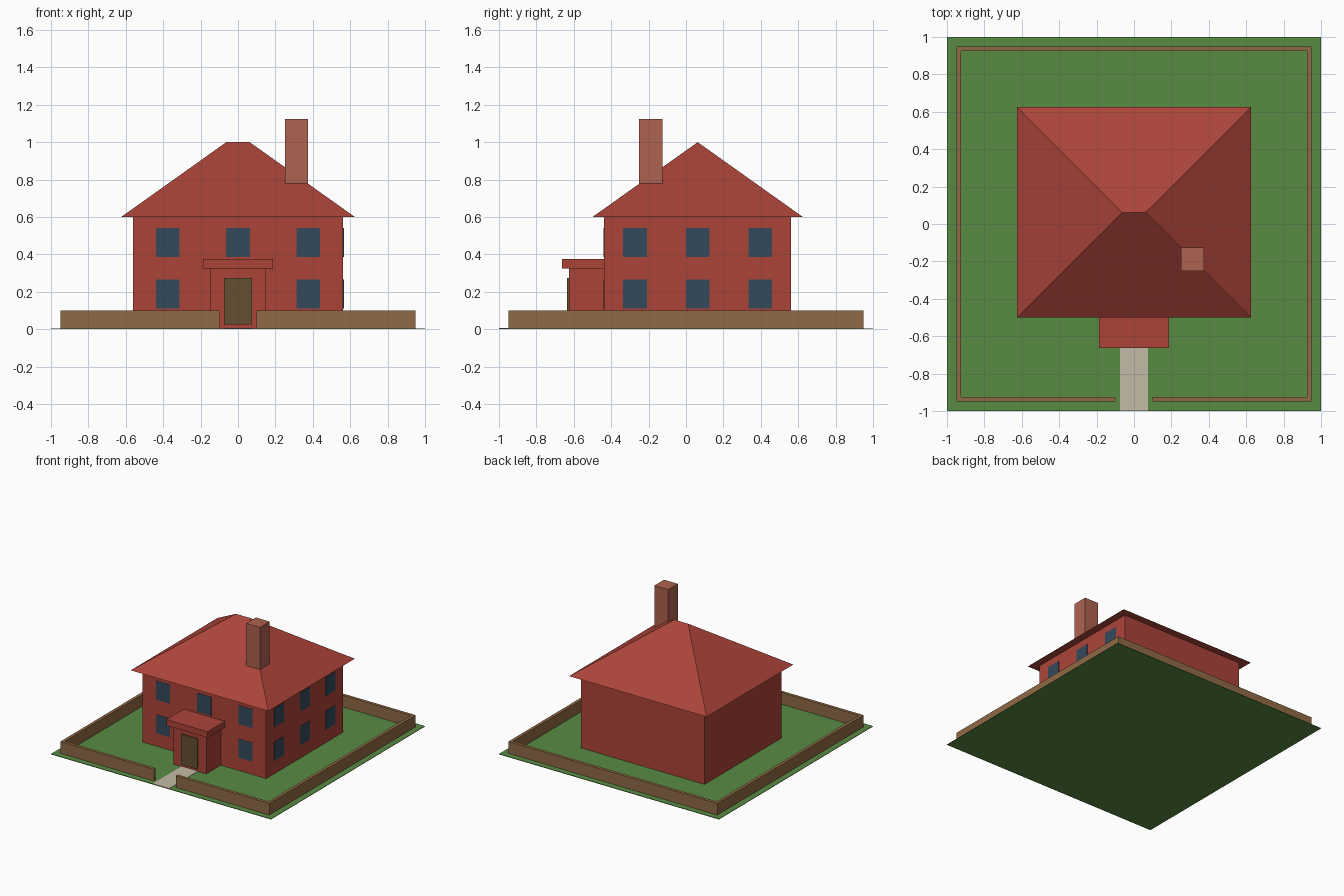
import bpy
import bmesh

default_cube = bpy.data.objects.get("Cube")
if default_cube:
    bpy.data.objects.remove(default_cube, do_unlink=True)


def linear(channel):
    c = channel / 255
    return c / 12.92 if c <= 0.04045 else ((c + 0.055) / 1.055) ** 2.4


def make_material(name, red, green, blue):
    mat = bpy.data.materials.new(name)
    colour = (linear(red), linear(green), linear(blue), 1.0)
    mat.use_nodes = True
    mat.diffuse_color = colour
    for node in mat.node_tree.nodes:
        if node.type == "BSDF_PRINCIPLED":
            node.inputs["Base Color"].default_value = colour
    return mat


brick_red = make_material("brick red", 171, 68, 57)
chimney_clay = make_material("chimney clay", 174, 98, 80)
fence_brown = make_material("fence brown", 145, 106, 70)
door_brown = make_material("door brown", 101, 78, 50)
window_blue = make_material("window blue", 52, 73, 91)
grass_green = make_material("grass green", 89, 139, 66)
path_stone = make_material("path stone", 196, 187, 165)


def add_object(name, bm, mat):
    bmesh.ops.recalc_face_normals(bm, faces=bm.faces)
    mesh = bpy.data.meshes.new(name)
    bm.to_mesh(mesh)
    bm.free()
    mesh.materials.append(mat)
    obj = bpy.data.objects.new(name, mesh)
    bpy.context.scene.collection.objects.link(obj)
    return obj


def box(name, mat, x, y, z):
    """Box spanning the (low, high) range on each axis."""
    bm = bmesh.new()
    bmesh.ops.create_cube(bm, size=1)
    for v in bm.verts:
        v.co = [span[1] if c > 0 else span[0] for c, span in zip(v.co, (x, y, z))]
    return add_object(name, bm, mat)


def around(centre, half):
    return (centre - half, centre + half)


# Main proportions
HOUSE_X, HOUSE_FRONT, HOUSE_BACK = 0.5625, -0.4375, 0.5625
HOUSE_MID = (HOUSE_FRONT + HOUSE_BACK) / 2
EAVE_Z, RIDGE_Z, OVERHANG = 0.6, 1.0, 0.0625
GROUND_Z = 0.004

# Garden and path
box("lawn", grass_green, (-1, 1), (-1, 1), (0, GROUND_Z))
box("garden_path", path_stone, (-0.075, 0.075), (-1, -0.62), (0.001, 0.007))

# Low garden fence with a gap for the path
OUTER, INNER, GATE = 0.95, 0.925, 0.1
fence_z = (0.001, 0.1)
box("fence_back", fence_brown, (-OUTER, OUTER), (INNER, OUTER), fence_z)
for side, label in ((-1, "right"), (1, "left")):
    across = sorted((side * INNER, side * OUTER))
    box("fence_" + label, fence_brown, across, (-INNER, INNER), fence_z)
    run = sorted((side * GATE, side * OUTER))
    box("fence_front_" + label, fence_brown, run, (-OUTER, -INNER), fence_z)

# House walls
box("house_walls", brick_red, (-HOUSE_X, HOUSE_X),
    (HOUSE_FRONT, HOUSE_BACK), (0.001, EAVE_Z))

# Hipped roof with a short ridge
bm = bmesh.new()
rx = HOUSE_X + OVERHANG
front, back = HOUSE_FRONT - OVERHANG, HOUSE_BACK + OVERHANG
fl, fr, br, bl = [bm.verts.new((x, y, EAVE_Z)) for x, y in
                  ((-rx, front), (rx, front), (rx, back), (-rx, back))]
ridge_l, ridge_r = [bm.verts.new((x, HOUSE_MID, RIDGE_Z)) for x in (-0.0625, 0.0625)]
for corners in ((fl, fr, ridge_r, ridge_l), (fr, br, ridge_r),
                (br, bl, ridge_l, ridge_r), (bl, fl, ridge_l), (fl, bl, br, fr)):
    bm.faces.new(corners)
add_object("hip_roof", bm, brick_red)

# Chimney
box("chimney", chimney_clay, (0.25, 0.375), (-0.25, -0.125), (0.68, 1.125))

# Porch and front door
box("porch", brick_red, (-0.15, 0.15), (-0.625, HOUSE_FRONT), (0.001, 0.325))
box("porch_roof", brick_red, (-0.1875, 0.1875), (-0.6625, HOUSE_FRONT), (0.325, 0.375))
box("front_door", door_brown, (-0.075, 0.075), (-0.635, -0.625), (0.025, 0.275))

# Windows: the porch takes the place of the lower middle one at the front
HALF_W, HALF_H, PLATE = 0.0635, 0.077, 0.003
for floor, z in (("lower", 0.188), ("upper", 0.464)):
    for i in (-1, 0, 1):
        if floor == "upper" or i != 0:
            box(f"front_window_{floor}_{i + 2}", window_blue,
                around(i * 0.375, HALF_W),
                (HOUSE_FRONT - PLATE, HOUSE_FRONT), around(z, HALF_H))
        box(f"side_window_{floor}_{i + 2}", window_blue,
            (HOUSE_X, HOUSE_X + PLATE),
            around(HOUSE_MID + i * 0.3345, HALF_W), around(z, HALF_H))
